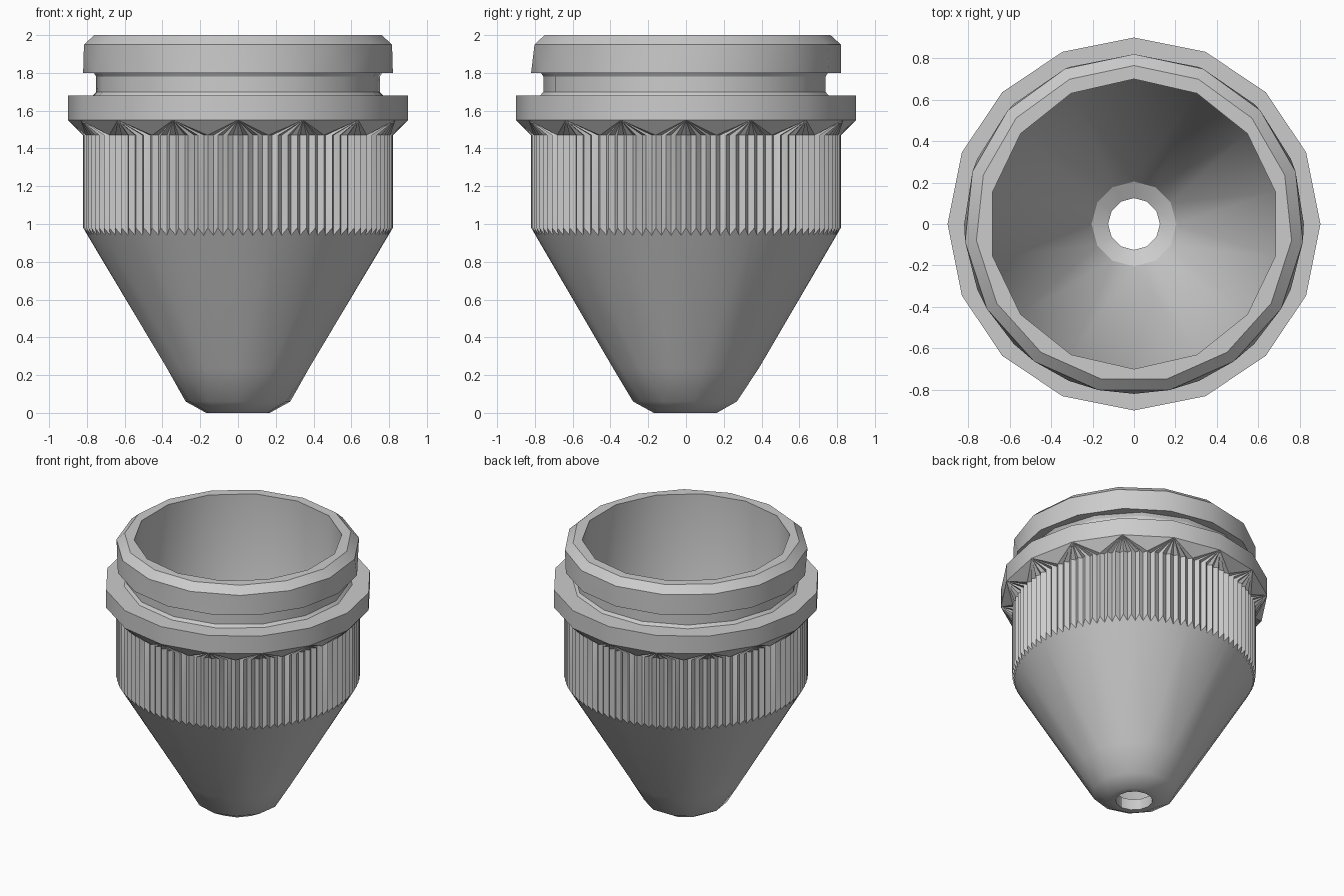
import bpy, bmesh
from math import pi, sin, cos

if "Cube" in bpy.data.objects:
    bpy.data.objects.remove(bpy.data.objects["Cube"])

bm = bmesh.new()


def ring(n, r, z, start=90):
    """Ring of n points; returns (angle, vertex) pairs."""
    out = []
    for i in range(n):
        a = start * pi / 180 + 2 * pi * i / n
        out.append((a, bm.verts.new((r * cos(a), r * sin(a), z))))
    return out


def stitch(a, b):
    """Join two rings that may have different side counts."""
    def offset(t):
        return (t - a[0][0] + pi) % (2 * pi) - pi
    k = min(range(len(b)), key=lambda i: abs(offset(b[i][0])))
    b = b[k:] + b[:k]
    na, nb = len(a), len(b)
    b0 = offset(b[0][0])
    i = j = 0
    while i < na or j < nb:
        mid_a = 2 * pi * (i + 0.5) / na
        mid_b = b0 + 2 * pi * (j + 0.5) / nb
        va, vb = a[i % na][1], b[j % nb][1]
        if na == nb and abs(mid_a - mid_b) < 1e-6:
            bm.faces.new((va, a[(i + 1) % na][1], b[(j + 1) % nb][1], vb))
            i += 1
            j += 1
        elif j >= nb or (i < na and mid_a <= mid_b):
            bm.faces.new((va, a[(i + 1) % na][1], vb))
            i += 1
        else:
            bm.faces.new((va, b[(j + 1) % nb][1], vb))
            j += 1


def knurl_ring(z_peak, z_valley, teeth=96):
    """Toothed ring alternating between peaks and valleys."""
    pts = ring(2 * teeth, 0.82, z_peak)
    for _, v in pts[1::2]:
        v.co.x *= 0.797 / 0.82
        v.co.y *= 0.797 / 0.82
        v.co.z = z_valley
    return pts


# closed section: outside from tip to rim, then down the inside
rings = [
    # tip and cone
    ring(11, 0.17, 0.0, -90),
    ring(11, 0.28, 0.06, -90),
    ring(14, 0.385, 0.235, -90),
    # knurled band
    knurl_ring(0.98, 0.94),
    knurl_ring(1.47, 1.47),
    # flange
    ring(16, 0.90, 1.55),
    ring(16, 0.90, 1.68),
    # groove
    ring(15, 0.772, 1.68, -90),
    ring(15, 0.755, 1.70, -90),
    ring(15, 0.755, 1.78, -90),
    ring(15, 0.768, 1.80, -90),
    # rim
    ring(16, 0.82, 1.80),
    ring(15, 0.82, 1.95),
    ring(15, 0.765, 2.0),
    # bore, inner cone and outlet hole
    ring(14, 0.70, 2.0),
    ring(14, 0.70, 0.97),
    ring(12, 0.205, 0.12),
    ring(12, 0.125, 0.08),
    ring(12, 0.125, 0.0),
]
for lower, upper in zip(rings, rings[1:] + rings[:1]):
    stitch(lower, upper)
bmesh.ops.recalc_face_normals(bm, faces=bm.faces)

mesh = bpy.data.meshes.new("nozzle_body")
bm.to_mesh(mesh)
bm.free()
body = bpy.data.objects.new("nozzle_body", mesh)
bpy.context.collection.objects.link(body)
bpy.context.view_layer.objects.active = body
body.select_set(True)
bpy.ops.object.shade_smooth_by_angle(angle=pi / 6)
